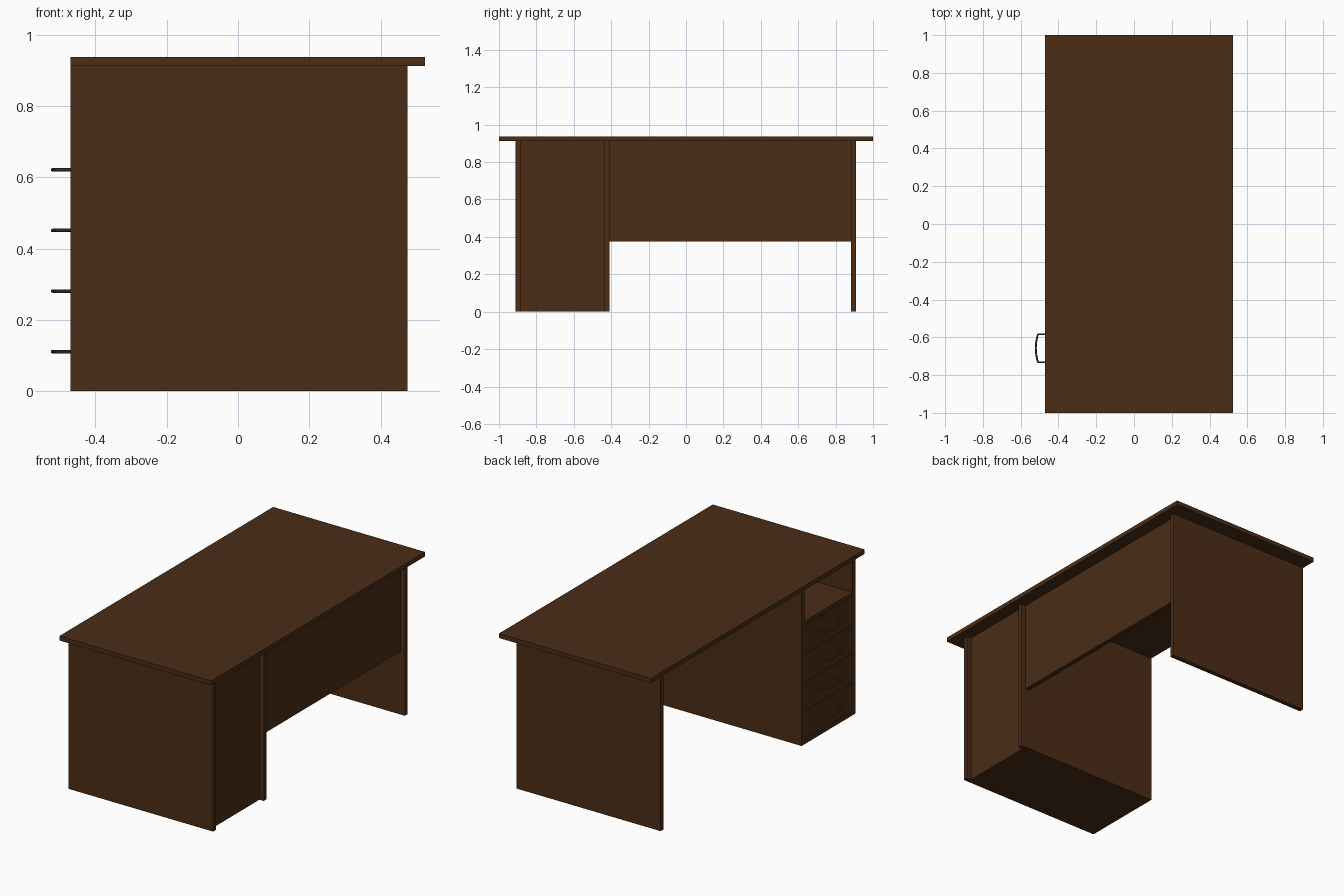
import bpy
import math

if "Cube" in bpy.data.objects:
    bpy.data.objects.remove(bpy.data.objects["Cube"])


def material(name, color):
    m = bpy.data.materials.new(name)
    m.diffuse_color = (*color, 1)
    m.use_nodes = True
    m.node_tree.nodes["Principled BSDF"].inputs["Base Color"].default_value = m.diffuse_color
    return m


WOOD = material("dark_wood", (0.07, 0.026, 0.008))
METAL = material("dark_metal", (0.05, 0.052, 0.06))


def board(name, x, y, z):
    """Box given by its (min, max) range on each axis."""
    bpy.ops.mesh.primitive_cube_add(
        size=1, location=[(a + b) / 2 for a, b in (x, y, z)])
    ob = bpy.context.object
    ob.name = name
    ob.scale = [b - a for a, b in (x, y, z)]
    bpy.ops.object.transform_apply(location=False, rotation=False, scale=True)
    ob.data.materials.append(WOOD)
    return ob


def handle(name, y, z):
    """Bowed wire pull with two straight legs."""
    half, foot, knee, tip = 0.074, -0.468, -0.508, -0.520
    pts = [(foot, -half)]
    for i in range(9):
        t = -1 + i / 4
        pts.append((knee + (tip - knee) * (1 - t * t), half * t))
    pts.append((foot, half))
    cu = bpy.data.curves.new(name, "CURVE")
    cu.dimensions = "3D"
    cu.bevel_depth = 0.005
    cu.bevel_resolution = 2
    cu.use_fill_caps = True
    sp = cu.splines.new("POLY")
    sp.points.add(len(pts) - 1)
    for p, (px, py) in zip(sp.points, pts):
        p.co = (px, y + py, z, 1)
    ob = bpy.data.objects.new(name, cu)
    bpy.context.collection.objects.link(ob)
    cu.materials.append(METAL)
    # turn the swept wire into a mesh
    bpy.ops.object.select_all(action="DESELECT")
    ob.select_set(True)
    bpy.context.view_layer.objects.active = ob
    bpy.ops.object.convert(target="MESH")
    bpy.ops.object.shade_smooth_by_angle(angle=math.radians(40))


TOP = 0.912
DEPTH = (-0.47, 0.475)
BACK = (0.42, 0.447)
INNER = (-0.885, -0.437)

# Desktop and upright side panels
board("desktop", (-0.47, 0.525), (-1, 1), (TOP, 0.938))
board("pedestal_outer_panel", DEPTH, (-0.912, -0.885), (0, TOP))
board("pedestal_inner_panel", DEPTH, (-0.437, -0.41), (0, TOP))
board("end_panel", DEPTH, (0.882, 0.909), (0, TOP))

# Modesty panel and pedestal carcass
board("modesty_panel", BACK, (-0.41, 0.882), (0.375, TOP))
board("pedestal_back", BACK, INNER, (0.0, TOP))
board("pedestal_bottom", (-0.47, 0.42), INNER, (0, 0.025))
board("open_shelf", (-0.47, 0.42), INNER, (0.706, 0.728))

# Four drawers with pulls
for i in range(4):
    z = 0.026 + 0.17 * i
    board(f"drawer_front_{i + 1}", (-0.47, -0.445),
          (INNER[0] + 0.001, INNER[1] - 0.001), (z, z + 0.167))
    handle(f"drawer_handle_{i + 1}", -0.658, z + 0.085)
